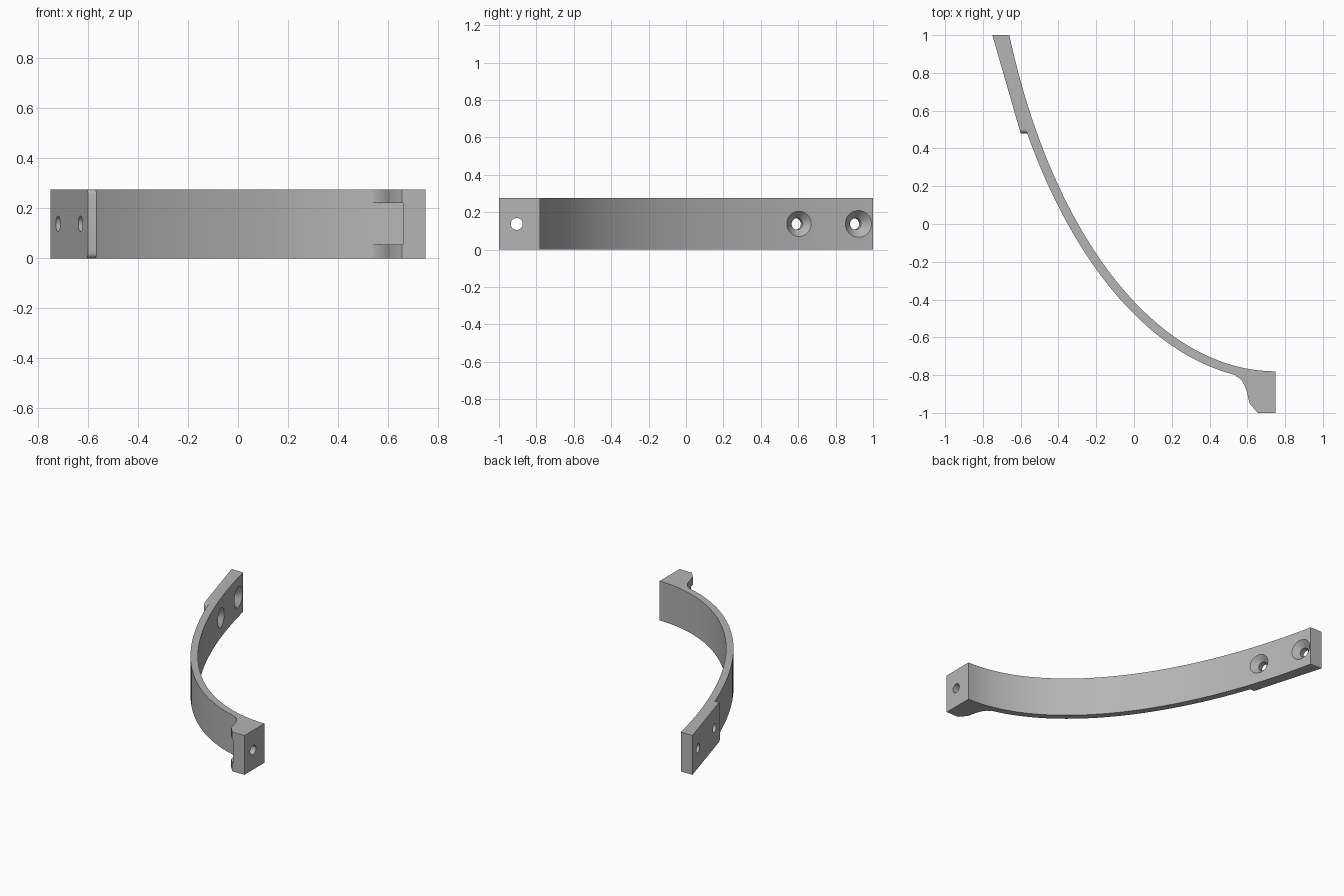
import bpy, bmesh, math
from mathutils import Vector, Matrix

if "Cube" in bpy.data.objects:
    bpy.data.objects.remove(bpy.data.objects["Cube"], do_unlink=True)

HEIGHT = 0.275
MID = HEIGHT / 2

grey = bpy.data.materials.new("plain grey")
grey.use_nodes = True
colour = (0.46, 0.46, 0.46, 1)
grey.diffuse_color = colour
grey.node_tree.nodes["Principled BSDF"].inputs["Base Color"].default_value = colour


def add_object(name, bm):
    bmesh.ops.recalc_face_normals(bm, faces=bm.faces)
    mesh = bpy.data.meshes.new(name)
    bm.to_mesh(mesh)
    bm.free()
    mesh.materials.append(grey)
    obj = bpy.data.objects.new(name, mesh)
    bpy.context.collection.objects.link(obj)
    return obj


def prism(name, outline, z0=0, z1=HEIGHT, round_edges=None):
    """Extrude a plan outline upward, rounding the edges picked by a rule."""
    bm = bmesh.new()
    face = bm.faces.new([bm.verts.new((x, y, z0)) for x, y in outline])
    top = bmesh.ops.extrude_face_region(bm, geom=[face])["geom"]
    bmesh.ops.translate(bm, vec=(0, 0, z1 - z0),
                        verts=[g for g in top if isinstance(g, bmesh.types.BMVert)])
    if round_edges:
        edges = [e for e in bm.edges if round_edges(e)]
        bmesh.ops.bevel(bm, geom=edges, offset=0.022, segments=6,
                        profile=0.5, affect='EDGES')
    return add_object(name, bm)


def cone(name, start, direction, length, r0, r1):
    """Round cutter that begins at start and runs along direction."""
    d = Vector(direction).normalized()
    matrix = (Matrix.Translation(Vector(start) + d * length / 2)
              @ d.to_track_quat('Z', 'Y').to_matrix().to_4x4())
    bm = bmesh.new()
    bmesh.ops.create_cone(bm, cap_ends=True, segments=40, radius1=r0,
                          radius2=r1, depth=length, matrix=matrix)
    return add_object(name, bm)


def combine(target, tool, operation):
    mod = target.modifiers.new(operation.title(), 'BOOLEAN')
    mod.operation, mod.solver, mod.object = operation, 'EXACT', tool
    bpy.context.view_layer.objects.active = target
    bpy.ops.object.modifier_apply(modifier=mod.name)
    bpy.data.objects.remove(tool, do_unlink=True)


# Curved band: two concentric quarter-ellipse arcs cut off at the back
END_X, CENTRE_Y = 0.75, 2.06


def arc(a, b, steps=56):
    last = math.acos((CENTRE_Y - 1) / b)
    return [(END_X - a * math.sin(last * i / steps),
             CENTRE_Y - b * math.cos(last * i / steps)) for i in range(steps + 1)]


bracket = prism("curved_bracket", arc(1.52, 2.84) + arc(1.572, 2.886)[::-1])

# End block with an upper and a lower gusset
block = prism("end_block", [(0.66, -1), (END_X, -1), (END_X, -0.79), (0.66, -0.79)])
combine(bracket, block, 'UNION')
gusset = [(0.70, -1), (0.655, -1), (0.612, -0.95), (0.605, -0.92), (0.598, -0.89),
          (0.588, -0.86), (0.575, -0.835), (0.56, -0.817), (0.54, -0.806),
          (0.54, -0.79), (0.70, -0.80)]
for z0, z1 in ((0, 0.055), (HEIGHT - 0.055, HEIGHT)):
    combine(bracket, prism("gusset", gusset, z0, z1), 'UNION')

# Flat mounting pad with rounded lower corners
pad_end = 0.48


def pad_corner(edge):
    return all(abs(v.co.y - pad_end) < 1e-4 for v in edge.verts) and \
        abs(edge.verts[0].co.z - edge.verts[1].co.z) < 1e-4


pad = prism("mounting_pad", [(-0.75, 1), (-0.60, pad_end), (-0.54, pad_end),
                             (-0.69, 1)], round_edges=pad_corner)
combine(bracket, pad, 'UNION')

# Countersunk screw holes, square to the pad
along = Vector((0.15, -0.52, 0)).normalized()
inward = Vector((-along.y, along.x, 0))
for x, y in ((-0.72, 0.896), (-0.63, 0.584)):
    face_point = Vector((x, y, MID))
    combine(bracket, cone("screw_hole", face_point - inward * 0.05, inward,
                          0.2, 0.031, 0.031), 'DIFFERENCE')
    combine(bracket, cone("countersink", face_point + inward * 0.038, inward,
                          0.08, 0.030, 0.106), 'DIFFERENCE')

# Cross hole through the end block
combine(bracket, cone("block_hole", (0.5, -0.905, MID), (1, 0, 0),
                      0.4, 0.032, 0.032), 'DIFFERENCE')

# Smooth the curves, keep corners sharp
bpy.ops.object.select_all(action='DESELECT')
bracket.select_set(True)
bpy.context.view_layer.objects.active = bracket
bpy.ops.object.shade_smooth_by_angle(angle=math.radians(30))
